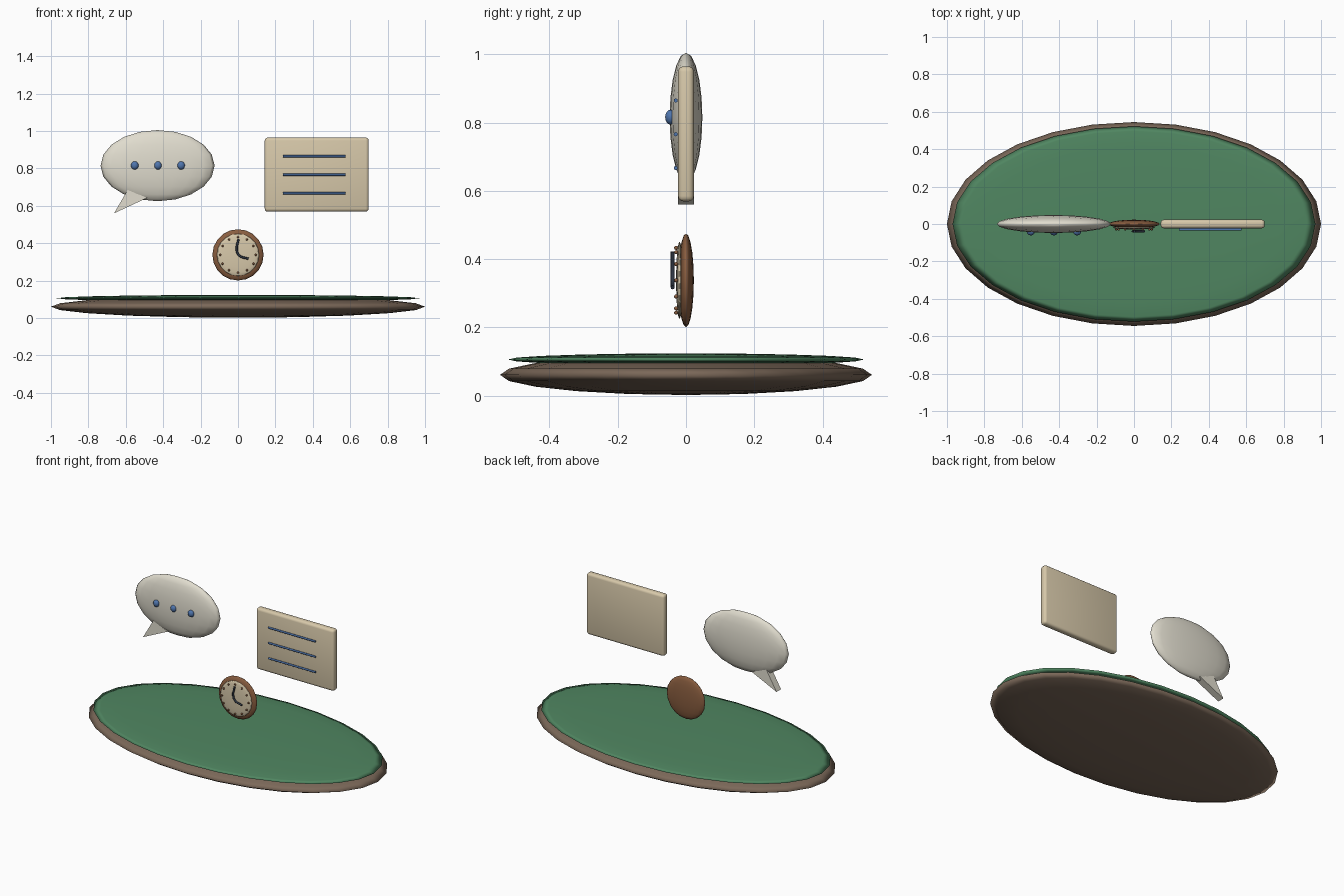
import bpy, bmesh
from math import pi, sin, cos, radians

if "Cube" in bpy.data.objects:
    bpy.data.objects.remove(bpy.data.objects["Cube"])


def material(name, rgb):
    m = bpy.data.materials.new(name)
    m.diffuse_color = (*rgb, 1)
    m.use_nodes = True
    m.node_tree.nodes["Principled BSDF"].inputs["Base Color"].default_value = m.diffuse_color
    return m


BROWN = material("dark_wood", (0.20, 0.14, 0.10))
GREEN = material("felt_green", (0.08, 0.24, 0.12))
CREAM = material("cream", (0.68, 0.58, 0.40))
WHITE = material("off_white", (0.75, 0.72, 0.62))
BLUE = material("blue", (0.08, 0.18, 0.42))
WOOD = material("clock_wood", (0.25, 0.11, 0.05))
DARK = material("dark_hands", (0.03, 0.04, 0.06))


def smooth(ob, angle=40):
    bpy.ops.object.select_all(action='DESELECT')
    ob.select_set(True)
    bpy.context.view_layer.objects.active = ob
    bpy.ops.object.shade_smooth_by_angle(angle=radians(angle))


def add_mesh(name, bm, mat):
    me = bpy.data.meshes.new(name)
    bm.to_mesh(me)
    bm.free()
    ob = bpy.data.objects.new(name, me)
    bpy.context.collection.objects.link(ob)
    me.materials.append(mat)
    return ob


def ellipsoid(name, loc, radii, mat, segs=20, rings=10):
    bm = bmesh.new()
    bmesh.ops.create_uvsphere(bm, u_segments=segs, v_segments=rings, radius=1)
    bmesh.ops.scale(bm, vec=radii, verts=bm.verts)
    ob = add_mesh(name, bm, mat)
    ob.location = loc
    for p in ob.data.polygons:
        p.use_smooth = True
    return ob


def tube(name, points, radius, mat):
    cu = bpy.data.curves.new(name, 'CURVE')
    cu.dimensions = '3D'
    cu.bevel_depth = radius
    cu.bevel_resolution = 2
    cu.use_fill_caps = True
    cu.resolution_u = 4
    sp = cu.splines.new('BEZIER')
    sp.bezier_points.add(len(points) - 1)
    for bp, p in zip(sp.bezier_points, points):
        bp.co = p
        bp.handle_left_type = bp.handle_right_type = 'AUTO'
    ob = bpy.data.objects.new(name, cu)
    bpy.context.collection.objects.link(ob)
    cu.materials.append(mat)
    return ob


# Oval base with green top
ellipsoid("base", (0, 0, 0.061), (1.0, 0.545, 0.059), BROWN, 28, 10)
ellipsoid("base_top", (0, 0, 0.106), (0.97, 0.522, 0.018), GREEN, 28, 10)

# Speech bubble, tail and three dots
ellipsoid("speech_bubble", (-0.43, 0, 0.815), (0.305, 0.048, 0.19), WHITE)
bm = bmesh.new()
tri = [(-0.663, 0.56), (-0.485, 0.643), (-0.59, 0.685)]
face = bm.faces.new([bm.verts.new((x, -0.023, z)) for x, z in tri])
ext = bmesh.ops.extrude_face_region(bm, geom=[face])
bmesh.ops.translate(bm, vec=(0, 0.046, 0),
                    verts=[v for v in ext['geom'] if isinstance(v, bmesh.types.BMVert)])
bmesh.ops.recalc_face_normals(bm, faces=bm.faces)
add_mesh("bubble_tail", bm, WHITE)
for i in range(3):
    ellipsoid(f"bubble_dot_{i + 1}", (-0.552 + 0.124 * i, -0.045, 0.816),
              (0.02, 0.016, 0.022), BLUE, 16, 8)

# Rounded card with three text lines
bm = bmesh.new()
bmesh.ops.create_cube(bm, size=1)
bmesh.ops.scale(bm, vec=(0.556, 0.046, 0.396), verts=bm.verts)
bmesh.ops.bevel(bm, geom=bm.edges[:], offset=0.016, segments=3, profile=0.5, affect='EDGES')
card = add_mesh("card", bm, CREAM)
card.location = (0.421, 0, 0.767)
smooth(card)
for i in range(3):
    z = 0.865 - 0.099 * i
    tube(f"card_line_{i + 1}", [(0.24, -0.03, z), (0.575, -0.03, z)], 0.006, BLUE)

# Clock body, dial, hour marks and hands
CZ = 0.338
ellipsoid("clock_body", (0, 0, CZ), (0.137, 0.023, 0.137), WOOD)
ellipsoid("clock_dial", (0, -0.019, CZ), (0.113, 0.01, 0.113), CREAM)
for i in range(12):
    a = 2 * pi * i / 12
    ellipsoid(f"hour_mark_{i + 1}", (0.095 * sin(a), -0.029, CZ + 0.095 * cos(a)),
              (0.006, 0.006, 0.006), WOOD, 10, 6)
tube("clock_hands", [(0.003, -0.039, 0.422), (-0.007, -0.039, 0.365),
                     (0.006, -0.039, 0.335), (0.056, -0.039, 0.317)], 0.006, DARK)
